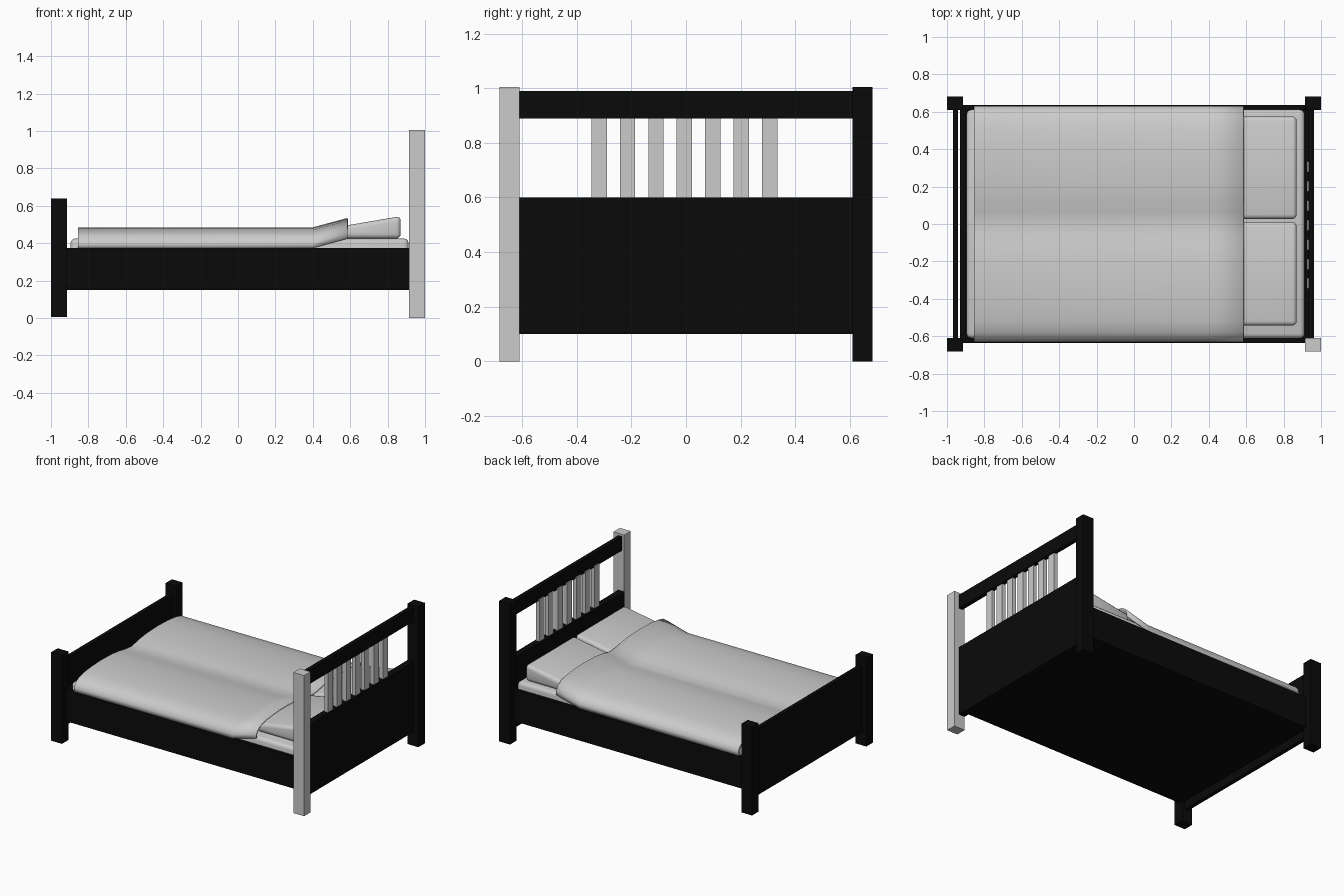
import bpy, bmesh

if "Cube" in bpy.data.objects:
    bpy.data.objects.remove(bpy.data.objects["Cube"])

black = bpy.data.materials.new("black_wood")
black.diffuse_color = (0.003, 0.003, 0.003, 1)
black.use_nodes = True
black.node_tree.nodes["Principled BSDF"].inputs["Base Color"].default_value = black.diffuse_color


def add_mesh(name, bm, mat=None):
    bmesh.ops.recalc_face_normals(bm, faces=bm.faces)
    me = bpy.data.meshes.new(name)
    bm.to_mesh(me)
    bm.free()
    ob = bpy.data.objects.new(name, me)
    bpy.context.collection.objects.link(ob)
    if mat:
        me.materials.append(mat)
    return ob


def smooth(ob, angle=0.7):
    bpy.ops.object.select_all(action='DESELECT')
    ob.select_set(True)
    bpy.context.view_layer.objects.active = ob
    bpy.ops.object.shade_smooth_by_angle(angle=angle)


def box(name, x, y, z, mat=None, bevel=0, segments=3, shape=None):
    bm = bmesh.new()
    bmesh.ops.create_cube(bm, size=1)
    for v in bm.verts:
        v.co = [(a + b) / 2 + c * (b - a) for c, (a, b) in zip(v.co, (x, y, z))]
        if shape:
            shape(v.co)
    if bevel:
        bmesh.ops.bevel(bm, geom=bm.edges[:], offset=bevel, segments=segments,
                        profile=0.5, affect='EDGES')
    ob = add_mesh(name, bm, mat)
    if bevel:
        smooth(ob)
    return ob


# Corner posts (one head post is plain grey) and side rails
for s, side in ((-1, "front"), (1, "back")):
    y = sorted((s * 0.609, s * 0.682))
    box(f"{side}_foot_post", (-1, -0.915), y, (0.005, 0.638), black)
    box(f"{side}_head_post", (0.915, 1), y, (0, 1.005), black if s > 0 else None)
    box(f"{side}_side_rail", (-0.93, 0.916), sorted((s * 0.612, s * 0.637)),
        (0.15, 0.375), black)

# Base and foot end of the frame
box("bed_base", (-0.93, 0.916), (-0.62, 0.62), (0.15, 0.2), black)
box("frame_foot_end", (-0.93, -0.9), (-0.62, 0.62), (0.15, 0.375), black)

# Footboard and headboard
box("footboard", (-0.968, -0.94), (-0.612, 0.612), (0.1, 0.575), black)
box("headboard_panel", (0.914, 0.962), (-0.612, 0.612), (0.1, 0.6), black)
box("headboard_top_rail", (0.932, 0.962), (-0.612, 0.612), (0.89, 0.99), black)
for i in range(7):
    y = -0.318 + i * 0.104
    box("headboard_slat", (0.925, 0.953), (y - 0.028, y + 0.028), (0.59, 0.9))

# Mattress
box("mattress", (-0.895, 0.912), (-0.611, 0.611), (0.2, 0.425), bevel=0.025)


# Pillows, tilted up toward the headboard
def tilt(co):
    if co.x < 0.7:
        co.z -= 0.06 if co.z > 0.48 else 0


for name, y in (("back_pillow", (0.027, 0.575)), ("front_pillow", (-0.543, 0.01))):
    box(name, (0.52, 0.87), y, (0.425, 0.545), bevel=0.024, shape=tilt)

# Blanket: two humps lofted along the bed, rising over the pillows
half = [(0.632, 0.375), (0.63, 0.405), (0.615, 0.432), (0.58, 0.456), (0.52, 0.471),
        (0.43, 0.481), (0.32, 0.485), (0.2, 0.481), (0.12, 0.472), (0.06, 0.46)]
section = [(-y, z) for y, z in half] + [(0.012, 0.452)] + half[::-1]
bm = bmesh.new()
rows = [[bm.verts.new((x, y, z + lift)) for y, z in section]
        for x, lift in ((-0.855, 0), (0.4, 0), (0.585, 0.05))]
for a, b in zip(rows, rows[1:]):
    for i in range(len(section) - 1):
        bm.faces.new((a[i], a[i + 1], b[i + 1], b[i]))
# Close the foot end
bm.faces.new(rows[0])
blanket = add_mesh("blanket", bm)
mod = blanket.modifiers.new("thickness", 'SOLIDIFY')
mod.thickness = 0.01
mod.offset = -1
smooth(blanket)
